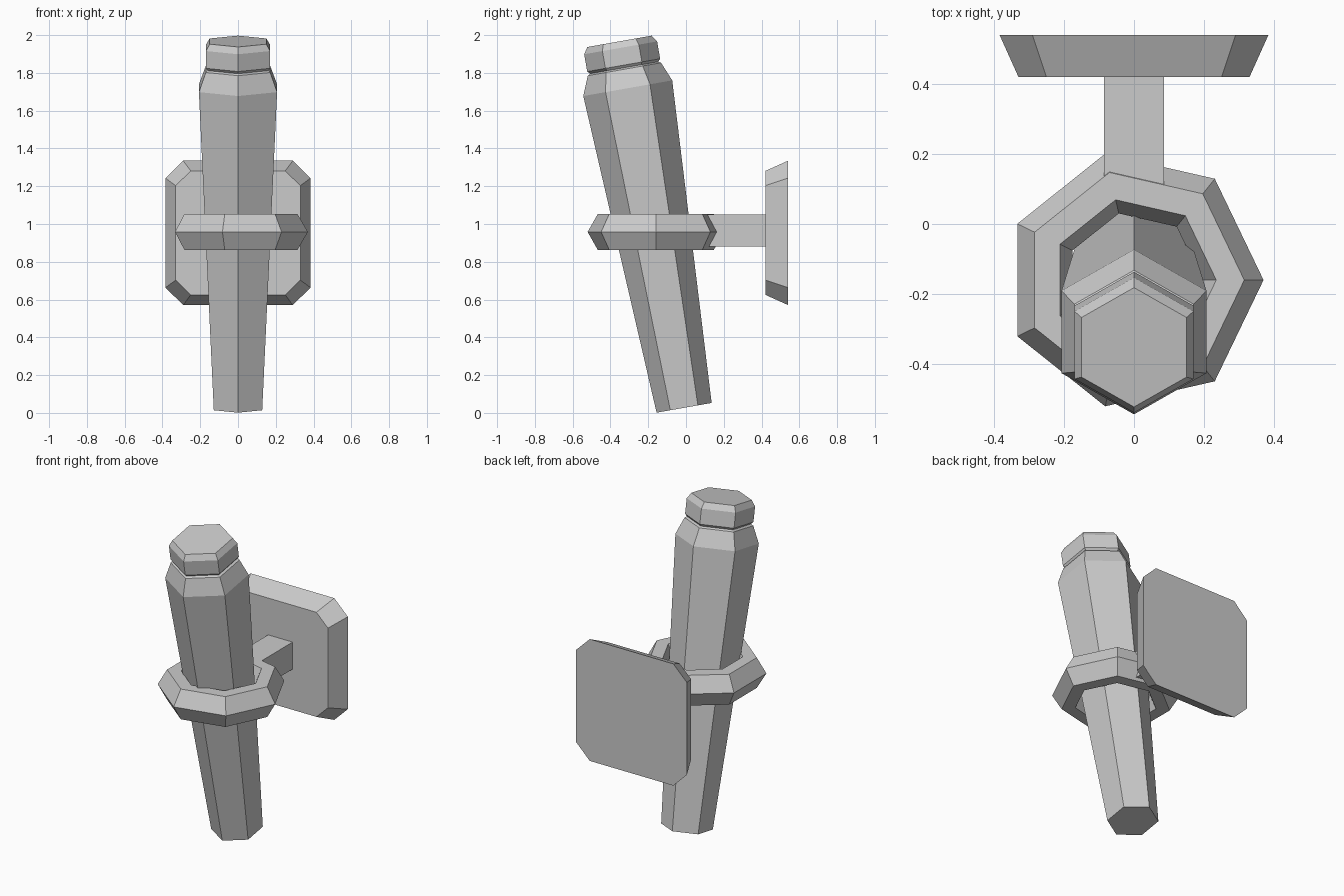
import bpy, bmesh
from math import sin, cos, pi, radians
from mathutils import Matrix

cube = bpy.data.objects.get("Cube")
if cube:
    bpy.data.objects.remove(cube, do_unlink=True)

grey = bpy.data.materials.new("plain grey")
grey.use_nodes = True
colour = (0.6, 0.6, 0.6, 1)
grey.diffuse_color = colour
grey.node_tree.nodes["Principled BSDF"].inputs["Base Color"].default_value = colour


def loft(name, loops, closed=False, matrix=Matrix()):
    """Bridge equal-sized point loops, capping the ends or closing the tube."""
    bm = bmesh.new()
    rows = [[bm.verts.new(p) for p in loop] for loop in loops]
    n = len(rows[0])
    pairs = list(zip(rows, rows[1:]))
    if closed:
        pairs.append((rows[-1], rows[0]))
    else:
        bm.faces.new(rows[0])
        bm.faces.new(rows[-1])
    for a, b in pairs:
        for i in range(n):
            j = (i + 1) % n
            bm.faces.new((a[i], a[j], b[j], b[i]))
    bmesh.ops.recalc_face_normals(bm, faces=bm.faces)
    mesh = bpy.data.meshes.new(name)
    bm.to_mesh(mesh)
    bm.free()
    mesh.materials.append(grey)
    obj = bpy.data.objects.new(name, mesh)
    obj.matrix_world = matrix
    bpy.context.collection.objects.link(obj)
    return obj


def polygon(r, z, sides, start=0):
    return [(r * cos(start + 2 * pi * i / sides),
             r * sin(start + 2 * pi * i / sides), z) for i in range(sides)]


def cut_rect(w, h, cx, cz, y):
    """Rectangle in the xz plane with cut corners."""
    quarter = [(w, cz), (cx, h)]
    pts = quarter + [(-x, z) for x, z in reversed(quarter)]
    pts += [(-x, -z) for x, z in pts]
    return [(x, y, z) for x, z in pts]


# Tilted six-sided torch and its cap
tilt = Matrix.Translation((0, -0.01, 0.027)) @ Matrix.Rotation(radians(10), 4, "X")
shaft = [(0.148, 0), (0.239, 1.718), (0.197, 1.82), (0.18, 1.83)]
cap = [(0.18, 1.825), (0.196, 1.842), (0.196, 1.935), (0.173, 1.97)]
for name, profile in (("torch_shaft", shaft), ("torch_cap", cap)):
    loft(name, [polygon(r, z, 6, pi / 2) for r, z in profile], matrix=tilt)

# Seven-sided holder ring with bevelled inner and outer walls
ring = [(0.315, -0.095), (0.37, 0), (0.315, 0.095),
        (0.235, 0.095), (0.195, 0), (0.235, -0.095)]
loft("holder_ring", [polygon(r, z, 7) for r, z in ring], closed=True,
     matrix=Matrix.Translation((0, -0.16, 0.958)))

# Arm joining ring and plate
arm = [(-0.085, 0.88), (0.085, 0.88), (0.085, 1.05), (-0.085, 1.05)]
loft("bracket_arm", [[(x, y, z) for x, z in arm] for y in (0.09, 0.43)])

# Wall plate with cut corners and sloping edges
loft("wall_plate", [cut_rect(0.33, 0.328, 0.25, 0.25, 0.42),
                    cut_rect(0.384, 0.382, 0.29, 0.29, 0.54)],
     matrix=Matrix.Translation((0, 0, 0.953)))
